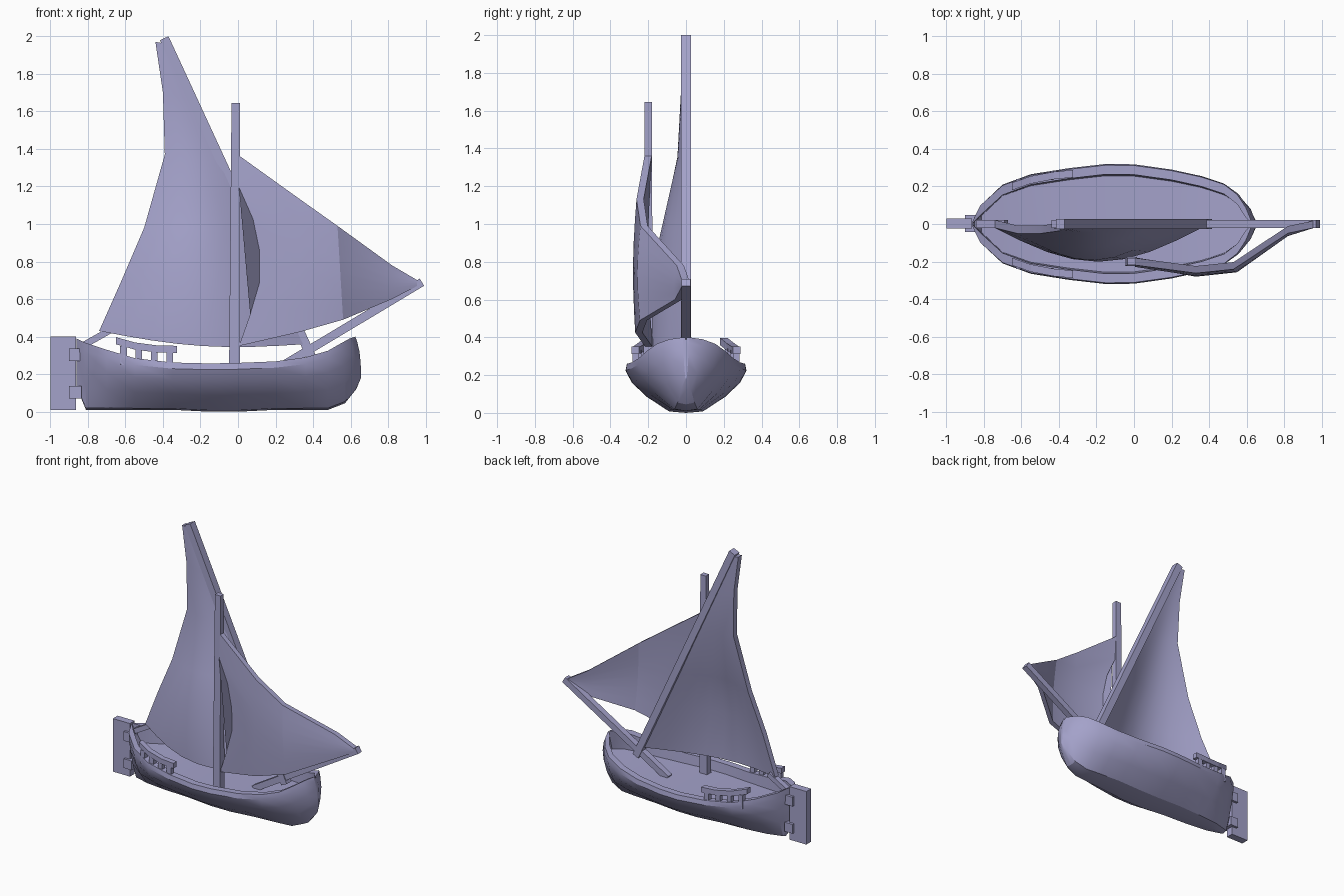
import bpy, bmesh, math
from mathutils import Vector

cube = bpy.data.objects.get("Cube")
if cube:
    bpy.data.objects.remove(cube, do_unlink=True)

COLOUR = (0.37, 0.36, 0.59, 1)
mat = bpy.data.materials.new("lavender_grey")
mat.use_nodes = True
mat.diffuse_color = COLOUR
for node in mat.node_tree.nodes:
    if node.type == 'BSDF_PRINCIPLED':
        node.inputs["Base Color"].default_value = COLOUR


def finish(name, bm, smooth=False):
    bmesh.ops.recalc_face_normals(bm, faces=bm.faces)
    me = bpy.data.meshes.new(name)
    bm.to_mesh(me)
    bm.free()
    me.materials.append(mat)
    ob = bpy.data.objects.new(name, me)
    bpy.context.collection.objects.link(ob)
    if smooth:
        bpy.ops.object.select_all(action='DESELECT')
        ob.select_set(True)
        bpy.context.view_layer.objects.active = ob
        bpy.ops.object.shade_smooth_by_angle(angle=math.radians(25))


def loft(name, rings, smooth=False):
    """Solid skinned over closed rings of points, capped at both ends."""
    bm = bmesh.new()
    grid = [[bm.verts.new(p) for p in ring] for ring in rings]
    n = len(grid[0])
    for a, b in zip(grid, grid[1:]):
        for i in range(n):
            j = (i + 1) % n
            bm.faces.new((a[i], a[j], b[j], b[i]))
    bm.faces.new(grid[0])
    bm.faces.new(grid[-1])
    finish(name, bm, smooth)


def beam(name, a, b, width, depth, taper=1.0):
    """Square spar between two points; width lies across, depth along y."""
    a, b = Vector(a), Vector(b)
    along = (b - a).normalized()
    side = Vector((0, 1, 0))
    side = (side - along * side.dot(along)).normalized()
    across = along.cross(side)
    corners = [(-1, -1), (1, -1), (1, 1), (-1, 1)]
    loft(name, [[p + (across * width * u + side * depth * v) * k / 2 for u, v in corners]
                for p, k in ((a, 1), (b, taper))])


def box(name, x0, x1, y0, y1, z0, z1):
    zc, yc = (z0 + z1) / 2, (y0 + y1) / 2
    beam(name, (x0, yc, zc), (x1, yc, zc), z1 - z0, y1 - y0)


def sail(name, rows, thickness):
    """Thick cloth: each row of points becomes a front and a back layer."""
    half = Vector((0, thickness / 2, 0))
    loft(name, [[Vector(p) - half for p in row] + [Vector(p) + half for p in reversed(row)]
                for row in rows], True)


# Hull: keel x, rim x, half width, rim height, keel height
stations = [
    (-.86, -.86, .015, .39, .13), (-.81, -.82, .10, .37, .01),
    (-.70, -.70, .21, .33, .01), (-.55, -.55, .265, .285, .01),
    (-.35, -.35, .297, .262, .01), (-.15, -.15, .32, .257, 0),
    (0, 0, .318, .26, 0), (.2, .2, .29, .268, .01),
    (.36, .36, .255, .29, .01), (.48, .48, .215, .325, .01),
    (.57, .55, .16, .365, .045), (.63, .595, .09, .39, .12),
    (.655, .625, .015, .40, .18),
]
# Outer side: fraction of half width, fraction of height
side = [(.28, .03), (.66, .34), (.9, .63), (1, .87), (.98, 1)]
rows = []
for xk, xr, w, zt, zb in stations:
    inner = max(w - .055, .004)
    floor = zt - .012 if w < .05 else .19 + (zt - .26) * .5
    half = [(w * f, zb + (zt - zb) * h) for f, h in side]
    half += [(inner, zt), (inner * .97, floor)]
    ring = [(0, zb)] + half + [(0, floor)] + [(-y, z) for y, z in reversed(half)]
    rows.append([(xk + (xr - xk) * max(0, (z - zb) / (zt - zb)) ** 3, y, z)
                 for y, z in ring])
loft("hull", rows, True)

# Rudder and hinges
box("rudder", -1, -.862, -.025, .03, .01, .4)
for name, z in (("lower_hinge", .07), ("upper_hinge", .27)):
    box(name, -.9, -.835, -.042, .048, z, z + .068)

# Side rails: curved top bar on short posts
for label, s in (("left", 1), ("right", -1)):
    path = [(-.65, .2, .378), (-.55, .235, .35), (-.43, .258, .334), (-.325, .268, .332)]
    loft(label + "_rail", [[(x, s * (y + dy), z + dz) for dy, dz in
                            ((-.02, -.019), (.02, -.019), (.02, .019), (-.02, .019))]
                           for x, y, z in path])
    for i in range(4):
        x = -.61 + i * .082
        y = s * (.222 + .015 * i)
        beam(f"{label}_rail_post_{i + 1}", (x, y, .25), (x, y, .35 - .008 * i), .035, .033)

# Spars
beam("mast", (-.018, -.2, .18), (-.012, -.2, 1.645), .06, .05, .75)
beam("main_yard", (.393, 0, .287), (-.393, 0, 1.99), .05, .055)
beam("bowsprit", (.14, 0, .187), (.98, 0, .69), .045, .045)
beam("stern_strut", (-.83, 0, .35), (-.68, 0, .435), .035, .04)

# Main sail: trailing edge x, z; leading height; belly; trailing edge sag
main = [(-.74, .43, .36, .18, 0), (-.62, .7, .7, .165, .03), (-.5, .98, .98, .10, .03),
        (-.39, 1.37, 1.33, .02, .015), (-.4, 1.7, 1.66, .005, .005), (-.44, 1.97, 1.96, 0, 0)]
rows = []
for i, (xe, ze, zl, belly, sag) in enumerate(main):
    xl = .41 - (zl - .25) * .803 / 1.74
    row = []
    for k in range(9):
        t = k / 8
        arch = math.sin(math.pi * t)
        dip = .045 * arch if i == 0 else 0
        row.append((xe + (xl - xe) * t, -belly * arch - sag * (1 - t) ** 2,
                    ze + (zl - ze) * t - dip))
    rows.append(row)
sail("main_sail", rows, .042)

# Fore sail: upper edge and foot points from mast to bowsprit tip
upper = [(.005, -.2, 1.365), (.33, -.243, 1.132), (.53, -.222, .99), (.82, -.03, .78), (.965, 0, .695)]
foot = [(.005, -.197, .35), (.33, -.25, .425), (.56, -.225, .49), (.82, -.04, .6), (.965, 0, .675)]
hollow = (0, 0, .075, .11, .11, .06, 0)
rows = []
for k, (p, q) in enumerate(zip(upper, foot)):
    row = []
    for i, cut in enumerate(hollow):
        t = i / 6
        point = Vector(p).lerp(Vector(q), t)
        if k == 0:
            point.x += cut
        point.y -= (.02, .015, .015, .01, 0)[k] * math.sin(math.pi * t)
        row.append(point)
    rows.append(row)
sail("fore_sail", rows, .038)
